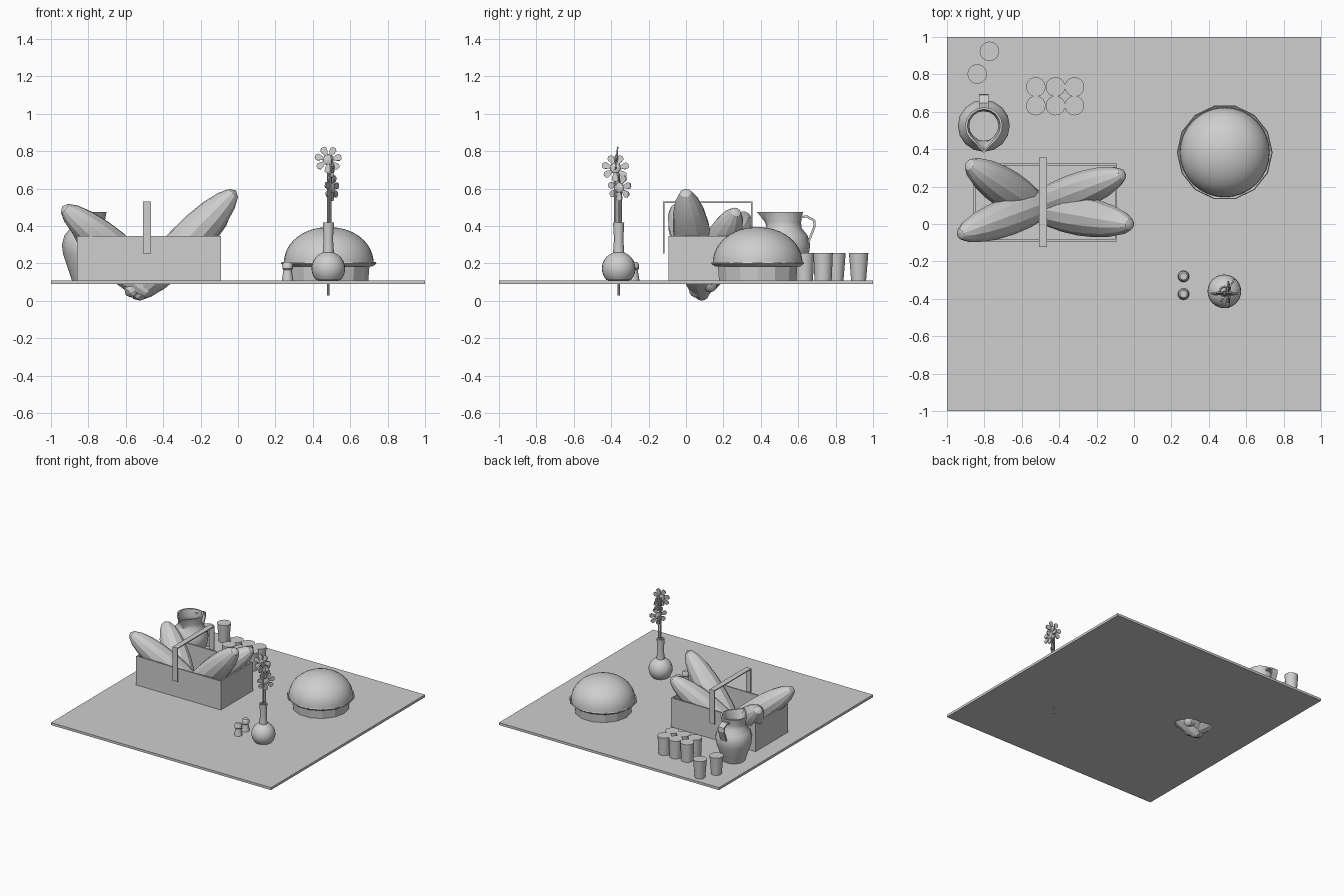
import bpy, bmesh, math
from mathutils import Vector, Matrix

if "Cube" in bpy.data.objects:
    bpy.data.objects.remove(bpy.data.objects["Cube"], do_unlink=True)

grey = bpy.data.materials.new("plain_grey")
grey.use_nodes = True
grey.diffuse_color = (0.62, 0.62, 0.62, 1)
grey.node_tree.nodes["Principled BSDF"].inputs["Base Color"].default_value = grey.diffuse_color

FLOOR = 0.11


def finish(bm, name, smooth=None):
    """Turn a bmesh into a named object; smooth is an angle in degrees."""
    bmesh.ops.recalc_face_normals(bm, faces=bm.faces)
    me = bpy.data.meshes.new(name)
    bm.to_mesh(me)
    bm.free()
    me.materials.append(grey)
    ob = bpy.data.objects.new(name, me)
    bpy.context.collection.objects.link(ob)
    if smooth:
        bpy.ops.object.select_all(action='DESELECT')
        ob.select_set(True)
        bpy.context.view_layer.objects.active = ob
        bpy.ops.object.shade_smooth_by_angle(angle=math.radians(smooth))
    return ob


def box(bm, lo, hi):
    lo, hi = Vector(lo), Vector(hi)
    m = Matrix.Translation((lo + hi) / 2) @ Matrix.Diagonal((*(hi - lo), 1))
    return bmesh.ops.create_cube(bm, size=1, matrix=m)["verts"]


def lathe(name, x, y, profile, sides=24, smooth=40, warp=None):
    """Revolve (radius, height) points about a vertical axis at x, y."""
    bm = bmesh.new()
    pts = [bm.verts.new((r, 0, z)) for r, z in profile]
    edges = [bm.edges.new(p) for p in zip(pts, pts[1:])]
    bmesh.ops.spin(bm, geom=pts + edges, cent=(0, 0, 0), axis=(0, 0, 1),
                   angle=math.tau, steps=sides, use_duplicate=False)
    bmesh.ops.remove_doubles(bm, verts=bm.verts, dist=0.0005)
    if warp:
        for v in bm.verts:
            warp(v)
    bmesh.ops.translate(bm, verts=bm.verts, vec=(x, y, 0))
    return finish(bm, name, smooth)


def strap(name, x, width, path, thickness):
    """Flat band following (y, z) points, centred on x."""
    bm = bmesh.new()
    rows = [[bm.verts.new((x + s * width / 2, y, z)) for s in (-1, 1)] for y, z in path]
    for a, b in zip(rows, rows[1:]):
        bm.faces.new((a[0], a[1], b[1], b[0]))
    ob = finish(bm, name)
    mod = ob.modifiers.new("thickness", 'SOLIDIFY')
    mod.thickness = thickness
    mod.offset = 0
    mod.use_even_offset = True


# Table top
bm = bmesh.new()
box(bm, (-1, -1, 0.09), (1, 1, FLOOR))
finish(bm, "table_top")

# Open basket with its strap handle
bm = bmesh.new()
box(bm, (-0.86, -0.093, FLOOR), (-0.09, 0.323, 0.347))
top = max(bm.faces, key=lambda f: f.calc_center_median().z)
bmesh.ops.inset_region(bm, faces=[top], thickness=0.016)
down = bmesh.ops.extrude_face_region(bm, geom=[top])["geom"]
bmesh.ops.translate(bm, verts=[g for g in down if isinstance(g, bmesh.types.BMVert)],
                    vec=(0, 0, -0.22))
if top.is_valid:
    bm.faces.remove(top)
finish(bm, "basket")
strap("basket_handle", -0.486, 0.044,
      [(-0.118, 0.252), (-0.118, 0.526), (0.352, 0.526), (0.352, 0.252)], 0.008)


# Four loaves leaning out of the basket
def loaf(name, tip, foot, radius):
    tip, foot = Vector(tip), Vector(foot)
    axis = tip - foot
    m = (Matrix.Translation((tip + foot) / 2) @ axis.to_track_quat('Z', 'Y').to_matrix().to_4x4()
         @ Matrix.Diagonal((radius, radius, axis.length / 2, 1)))
    bm = bmesh.new()
    bmesh.ops.create_uvsphere(bm, u_segments=12, v_segments=10, radius=1, matrix=m)
    finish(bm, name, 22)


loaf("loaf_front_right", (-0.94, -0.06, 0.505), (-0.4, 0.14, 0.06), 0.1)
loaf("loaf_back_right", (-0.89, 0.325, 0.465), (-0.46, 0.04, 0.03), 0.105)
loaf("loaf_back_left", (-0.05, 0.27, 0.485), (-0.6, 0.06, 0.03), 0.1)
loaf("loaf_front_left", (-0.01, -0.005, 0.59), (-0.56, 0.09, 0.01), 0.105)


# Jug with a pulled spout and an angular handle
def spout(v):
    if v.co.z > 0.4 and v.co.y < 0 and abs(v.co.x) < 0.05:
        rise = (v.co.z - 0.4) / 0.075
        v.co.y -= 0.045 * rise * (1 - abs(v.co.x) / 0.05)


lathe("jug", -0.803, 0.525,
      [(0, FLOOR), (0.085, FLOOR), (0.105, 0.17), (0.132, 0.25), (0.139, 0.3),
       (0.125, 0.35), (0.093, 0.39), (0.09, 0.42), (0.1, 0.475), (0.088, 0.475),
       (0.078, 0.42), (0.08, 0.39), (0.11, 0.34), (0.12, 0.28), (0.08, 0.13), (0, 0.13)],
      16, 40, spout)
strap("jug_handle", -0.803, 0.052,
      [(0.605, 0.445), (0.645, 0.452), (0.685, 0.43), (0.688, 0.4), (0.645, 0.29), (0.63, 0.28)],
      0.012)

# Cups: six in a block, two standing apart
cups = [(x, y, 0.046) for x in (-0.525, -0.42, -0.318) for y in (0.633, 0.733)]
cups += [(-0.773, 0.923, 0.04), (-0.838, 0.802, 0.04)]
for i, (x, y, base) in enumerate(cups):
    lathe(f"cup_{i + 1}", x, y, [(0, FLOOR), (base, FLOOR), (0.052, 0.257), (0, 0.257)])

# Cake stand with flange and domed lid
CX, CY = 0.485, 0.383
lathe("dish_base", CX, CY, [(0, FLOOR), (0.212, FLOOR), (0.218, 0.19), (0, 0.19)], 14, None)
lathe("dish_rim", CX, CY, [(0, 0.185), (0.235, 0.185), (0.256, 0.2), (0.252, 0.207),
                           (0.238, 0.195), (0, 0.195)], 14, None)
arc = [i / 12 * math.pi / 2 for i in range(13)]
lathe("dish_dome", CX, CY, [(0.24 * math.cos(a) if a < 1.57 else 0, 0.2 + 0.195 * math.sin(a) ** 0.95)
                            for a in arc], 32, 60)

# Salt and pepper shakers
for name, y in (("salt_shaker", -0.28), ("pepper_shaker", -0.375)):
    lathe(name, 0.265, y, [(0, FLOOR), (0.031, FLOOR), (0.022, 0.165), (0.028, 0.172),
                           (0.028, 0.195), (0.019, 0.207), (0, 0.207)], 16)

# Round vase with a long neck
VX, VY = 0.483, -0.36
ball = [(0.09 * math.sin(a), 0.173 - 0.09 * math.cos(a))
        for a in (0.8 + 0.25 * i for i in range(9))]
lathe("vase", VX, VY, [(0, FLOOR)] + ball + [(0.03, 0.26), (0.025, 0.33), (0.03, 0.42),
                                             (0.022, 0.42), (0.018, 0.3), (0, 0.3)])


# Flowers: stem, domed centre and paddle petals
def flower(name, place, facing, radius, foot):
    x, y, z = place
    f = Vector(facing).normalized()
    bm = bmesh.new()
    turn = Matrix.Translation(place) @ f.to_track_quat('Z', 'Y').to_matrix().to_4x4()
    bmesh.ops.create_uvsphere(bm, u_segments=12, v_segments=6, radius=radius * 0.42,
                              matrix=turn @ Matrix.Diagonal((1, 1, 0.4, 1)))
    outline = [(0.3, 0.07), (0.65, 0.22), (0.85, 0.25), (1, 0.13)]
    outline += [(r, -w) for r, w in reversed(outline)]
    for i in range(7):
        spin = turn @ Matrix.Rotation(math.tau * i / 7 + 0.2, 4, 'Z')
        loops = [[bm.verts.new(spin @ Vector((r * radius, w * radius, h))) for r, w in outline]
                 for h in (-0.004, 0.004)]
        for loop in loops:
            bm.faces.new(loop)
        for j in range(8):
            k = (j + 1) % 8
            bm.faces.new((loops[0][j], loops[0][k], loops[1][k], loops[1][j]))
    finish(bm, name + "_flower", 30)
    sx, sy = x - f.x * 0.012, y - f.y * 0.012
    lathe(name + "_stem", sx, sy, [(0, foot), (0.006, foot), (0.006, z), (0, z)], 8)


flower("tall", (0.482, -0.372, 0.755), (0, -1, 0.1), 0.072, 0.03)
flower("middle", (0.505, -0.378, 0.71), (1, 0, 0.1), 0.072, 0.3)
flower("short", (0.502, -0.355, 0.605), (0.85, -0.5, 0), 0.07, 0.3)
